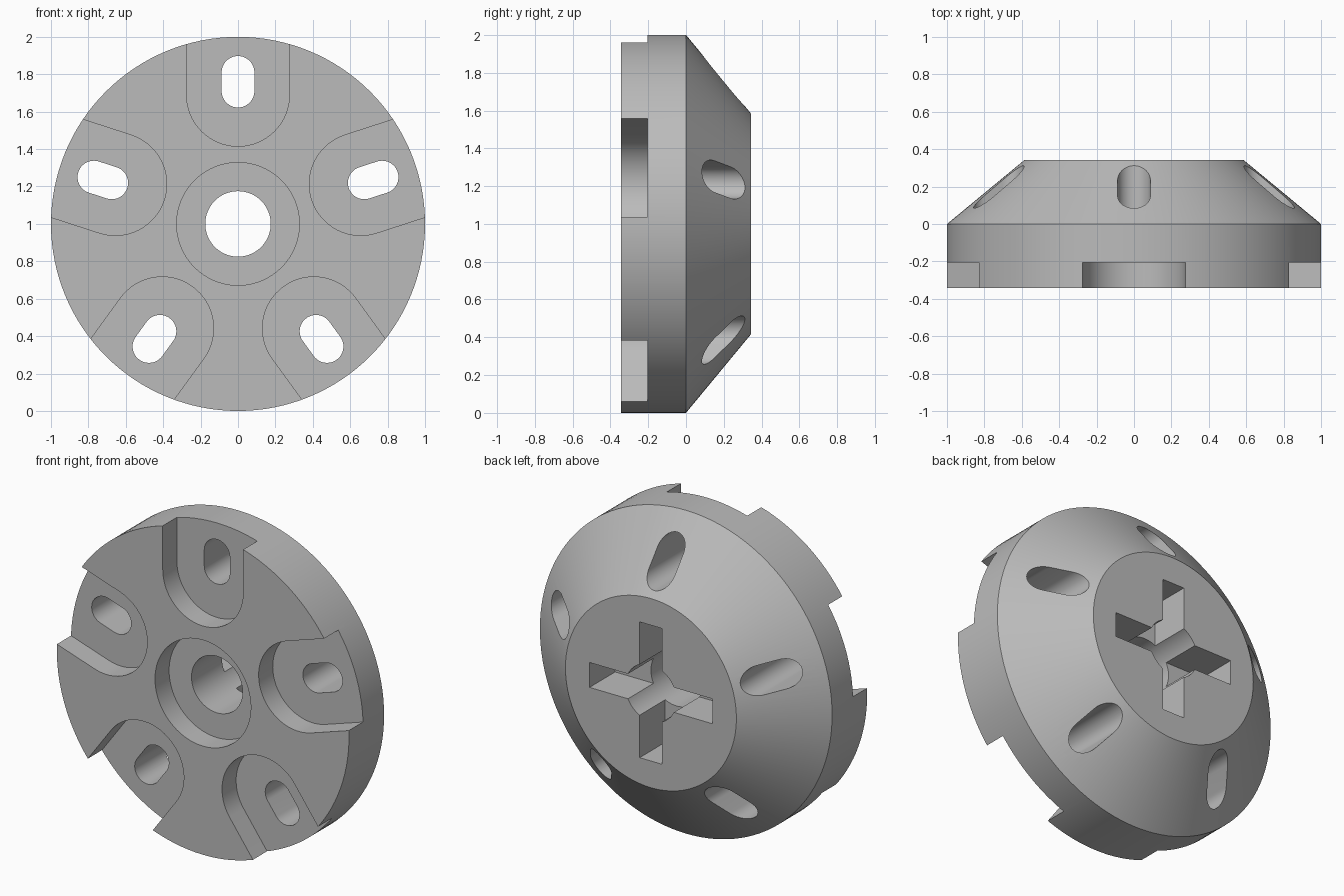
import bpy, bmesh, math
from mathutils import Matrix

if "Cube" in bpy.data.objects:
    bpy.data.objects.remove(bpy.data.objects["Cube"])

SEGS = 128
FRONT, BACK = -0.343, 0.343
FLOOR = -0.205          # floor of the front pockets and centre recess


def new_object(name, bm):
    bmesh.ops.recalc_face_normals(bm, faces=bm.faces)
    mesh = bpy.data.meshes.new(name)
    bm.to_mesh(mesh)
    bm.free()
    obj = bpy.data.objects.new(name, mesh)
    bpy.context.collection.objects.link(obj)
    return obj


def circle(radius, n=SEGS):
    return [(radius * math.cos(2 * math.pi * i / n), radius * math.sin(2 * math.pi * i / n)) for i in range(n)]


def arc(cz, radius, start, end, n=32):
    """Half circle centred on the local z axis, as (x, z) points."""
    return [(radius * math.cos(start + (end - start) * i / n),
             cz + radius * math.sin(start + (end - start) * i / n)) for i in range(n + 1)]


def loft(name, sections):
    """Join equal-length (x, z) outlines placed at successive y values."""
    bm = bmesh.new()
    rings = [[bm.verts.new((x, y, z)) for x, z in pts] for y, pts in sections]
    n = len(rings[0])
    for a, b in zip(rings, rings[1:]):
        for i in range(n):
            j = (i + 1) % n
            bm.faces.new((a[i], a[j], b[j], b[i]))
    bm.faces.new(rings[0])
    bm.faces.new(rings[-1])
    return new_object(name, bm)


def cut(target, outline, y0, y1, angle=0.0):
    """Cut a prism with the given outline, turned about the y axis."""
    cutter = loft("cutter", [(y0, outline), (y1, outline)])
    cutter.data.transform(Matrix.Rotation(angle, 4, 'Y'))
    cutter.hide_render = True
    mod = target.modifiers.new("cut", 'BOOLEAN')
    mod.operation = 'DIFFERENCE'
    mod.solver = 'EXACT'
    mod.object = cutter
    bpy.context.view_layer.objects.active = target
    bpy.ops.object.modifier_apply(modifier=mod.name)
    bpy.data.objects.remove(cutter)


# Disc body: straight rim with a conical back
disc = loft("slotted_disc", [(FRONT, circle(1.0)), (0.0, circle(1.0)), (BACK, circle(0.585))])

# Five rim pockets, each with a through slot
pocket = arc(0.69, 0.275, math.pi, 2 * math.pi) + [(0.275, 1.2), (-0.275, 1.2)]
slot = arc(0.81, 0.0875, 0, math.pi) + arc(0.71, 0.0875, math.pi, 2 * math.pi)
for k in range(5):
    turn = 2 * math.pi * k / 5
    cut(disc, pocket, -0.6, FLOOR, turn)
    cut(disc, slot, -0.6, 0.6, turn)

# Centre recess and through hole
cut(disc, circle(0.328, 96), -0.6, FLOOR)
cut(disc, circle(0.175, 64), -0.6, 0.6)

# Cross-shaped socket in the back
a, b = 0.077, 0.42
cross = [(a, a), (a, b), (-a, b), (-a, a), (-b, a), (-b, -a),
         (-a, -a), (-a, -b), (a, -b), (a, -a), (b, -a), (b, a)]
cut(disc, cross, BACK - 0.25, 0.6)

# Stand the disc on the ground
disc.data.transform(Matrix.Translation((0, 0, 1)))

# Plain grey finish
grey = bpy.data.materials.new("grey")
grey.diffuse_color = (0.5, 0.5, 0.5, 1)
grey.use_nodes = True
grey.node_tree.nodes["Principled BSDF"].inputs["Base Color"].default_value = grey.diffuse_color
disc.data.materials.clear()
disc.data.materials.append(grey)
for poly in disc.data.polygons:
    poly.material_index = 0

bpy.ops.object.select_all(action='DESELECT')
disc.select_set(True)
bpy.context.view_layer.objects.active = disc
bpy.ops.object.shade_smooth_by_angle(angle=math.radians(30))
